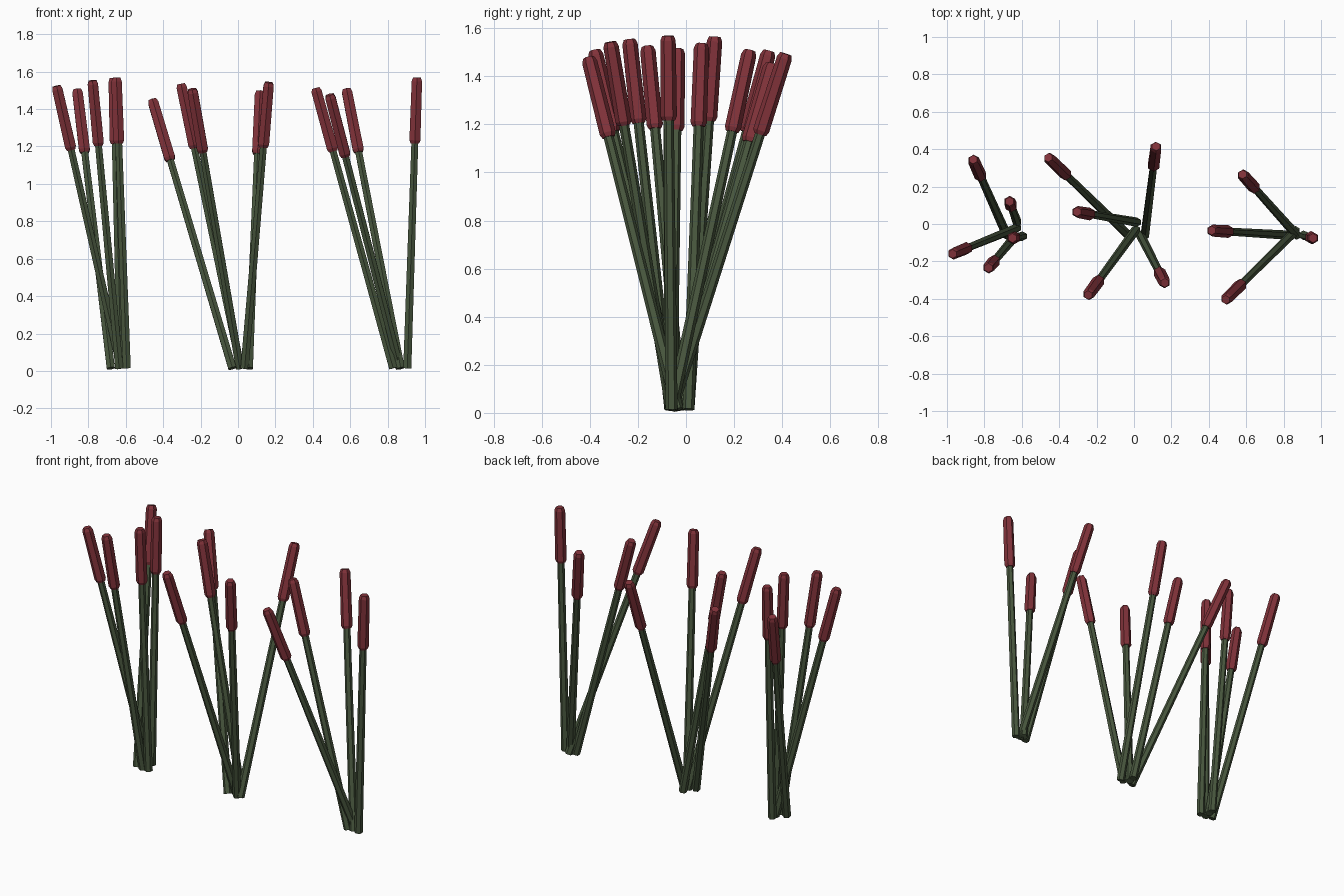
import bpy, bmesh
from mathutils import Vector

if "Cube" in bpy.data.objects:
    bpy.data.objects.remove(bpy.data.objects["Cube"])


def material(name, rgb):
    m = bpy.data.materials.new(name)
    m.diffuse_color = (*rgb, 1)
    m.use_nodes = True
    m.node_tree.nodes["Principled BSDF"].inputs["Base Color"].default_value = m.diffuse_color
    return m


GREEN = material("reed green", (0.065, 0.095, 0.048))
RED = material("seed head red", (0.22, 0.032, 0.042))


def turned(name, profile, sides, mat, base, direction):
    """Flat-sided turned solid; profile = (distance along axis, radius)."""
    rot = Vector((0, 0, 1)).rotation_difference(direction).to_matrix()
    bm = bmesh.new()
    rings = []
    for dist, rad in profile:
        ring = bmesh.ops.create_circle(bm, segments=sides, radius=rad)["verts"]
        for v in ring:
            v.co = base + rot @ (v.co + Vector((0, 0, dist)))
        rings.append(ring)
    for a, b in zip(rings, rings[1:]):
        for i in range(sides):
            j = (i + 1) % sides
            bm.faces.new((a[i], a[j], b[j], b[i]))
    bm.faces.new(rings[0])
    bm.faces.new(rings[-1])
    bmesh.ops.recalc_face_normals(bm, faces=bm.faces)
    me = bpy.data.meshes.new(name)
    bm.to_mesh(me)
    bm.free()
    me.materials.append(mat)
    bpy.context.collection.objects.link(bpy.data.objects.new(name, me))


# each reed: base x, y and tip x, y
CLUMPS = {
    "left": [(-.68, -.06, -.86, .345), (-.625, .01, -.665, .12), (-.625, -.02, -.97, -.16),
             (-.635, -.065, -.778, -.235), (-.595, -.065, -.65, -.075)],
    "middle": [(-.03, -.06, -.458, .355), (.015, .01, -.305, .065), (.058, -.06, .118, .415),
               (.01, -.03, -.245, -.38), (.035, -.06, .165, -.315)],
    "right": [(.87, -.06, .58, .265), (.83, -.06, .415, -.035), (.865, -.035, .49, -.405),
              (.905, -.06, .957, -.075)],
}
LENGTH = 1.555
STEM = [(0, .025), (1.25, .021)]
HEAD = [(1.203, .026), (1.22, .034), (1.535, .032), (LENGTH, .024)]

for side, reeds in CLUMPS.items():
    for n, (bx, by, tx, ty) in enumerate(reeds, 1):
        dx, dy = tx - bx, ty - by
        d = Vector((dx, dy, (LENGTH ** 2 - dx * dx - dy * dy) ** .5)).normalized()
        base = Vector((bx, by, .014))
        turned(f"{side}_stem_{n}", STEM, 6, GREEN, base, d)
        turned(f"{side}_seed_head_{n}", HEAD, 6, RED, base, d)
